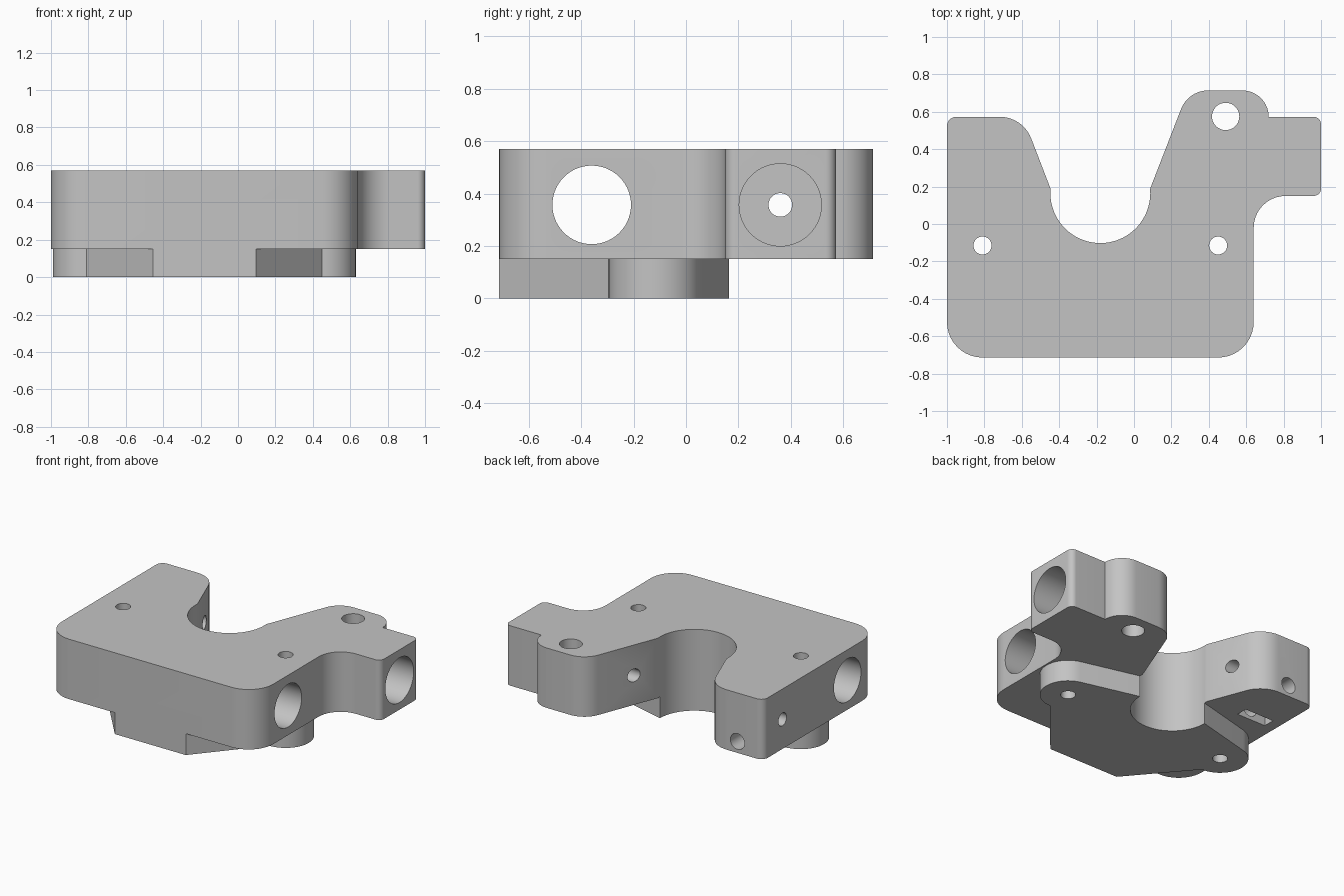
import bpy, bmesh, math
from mathutils import Vector

if "Cube" in bpy.data.objects:
    bpy.data.objects.remove(bpy.data.objects["Cube"], do_unlink=True)

grey = bpy.data.materials.new("light grey")
grey.use_nodes = True
grey.diffuse_color = (0.55, 0.55, 0.55, 1)
grey.node_tree.nodes["Principled BSDF"].inputs["Base Color"].default_value = (0.55, 0.55, 0.55, 1)


def arc(cx, cy, r, a0, a1, n):
    angles = [math.radians(a0 + (a1 - a0) * i / n) for i in range(n + 1)]
    return [(cx + r * math.cos(a), cy + r * math.sin(a)) for a in angles]


def rounded(corners, n=10):
    """Closed outline from (x, y, radius) corners, with each corner filleted."""
    out = []
    for i, (x, y, r) in enumerate(corners):
        p = Vector((x, y))
        if r == 0:
            out.append((x, y))
            continue
        a = (Vector(corners[i - 1][:2]) - p).normalized()
        b = (Vector(corners[(i + 1) % len(corners)][:2]) - p).normalized()
        half = a.angle(b) / 2
        c = p + (a + b).normalized() * (r / math.sin(half))
        t = r / math.tan(half)
        u, v = p + a * t - c, p + b * t - c
        sweep = math.pi - 2 * half
        for k in range(n + 1):
            f = k / n
            w = (u * math.sin((1 - f) * sweep) + v * math.sin(f * sweep)) / math.sin(sweep)
            out.append(tuple(c + w))
    return out


def finish(bm, name):
    bmesh.ops.recalc_face_normals(bm, faces=bm.faces)
    mesh = bpy.data.meshes.new(name)
    bm.to_mesh(mesh)
    bm.free()
    mesh.materials.append(grey)
    ob = bpy.data.objects.new(name, mesh)
    bpy.context.collection.objects.link(ob)
    return ob


def extrude(name, outline, z0, z1):
    bm = bmesh.new()
    face = bm.faces.new([bm.verts.new((x, y, z0)) for x, y in outline])
    up = bmesh.ops.extrude_face_region(bm, geom=[face])["geom"]
    bmesh.ops.translate(bm, vec=(0, 0, z1 - z0),
                        verts=[g for g in up if isinstance(g, bmesh.types.BMVert)])
    return finish(bm, name)


def drill(name, start, end, r, sides=40):
    """Round cutter between two points."""
    a, b = Vector(start), Vector(end)
    bm = bmesh.new()
    bmesh.ops.create_cone(bm, cap_ends=True, segments=sides, radius1=r, radius2=r,
                          depth=(b - a).length)
    turn = Vector((0, 0, 1)).rotation_difference(b - a).to_matrix()
    bmesh.ops.rotate(bm, matrix=turn, verts=bm.verts)
    bmesh.ops.translate(bm, vec=(a + b) / 2, verts=bm.verts)
    return finish(bm, name)


def boolean(target, tool, operation):
    mod = target.modifiers.new(tool.name, "BOOLEAN")
    mod.operation, mod.solver, mod.object = operation, "EXACT", tool
    bpy.context.view_layer.objects.active = target
    bpy.ops.object.modifier_apply(modifier=mod.name)
    bpy.data.objects.remove(tool, do_unlink=True)


# Main block with the round bore between its two arms
bore = arc(-0.18, 0.165, 0.267, 5, -185, 36)
right_arm = [(-1, -0.714, 0.19), (0.64, -0.714, 0.19), (0.64, 0.15, 0.17),
             (1, 0.15, 0.04), (1, 0.573, 0.04), (0.72, 0.573, 0),
             (0.72, 0.714, 0.14), (0.29, 0.714, 0.155)]
left_arm = [(-0.594, 0.573, 0.18), (-1, 0.573, 0.05)]
block = extrude("mount_block",
                rounded(right_arm + [(x, y, 0) for x, y in bore] + left_arm), 0.15, 0.57)

# Raised foot underneath, with a round lug at each screw
foot = extrude("foot",
               [(-0.455, -0.714), (0.095, -0.714)]
               + arc(0.45, -0.115, 0.18, -90, 76, 24) + bore[1:-1]
               + arc(-0.81, -0.115, 0.18, 104, 270, 24), 0, 0.15)
boolean(block, foot, "UNION")

# Vertical screw holes
for x, y, r in [(-0.81, -0.115, 0.048), (0.45, -0.115, 0.048), (0.49, 0.575, 0.073)]:
    boolean(block, drill("screw_cutter", (x, y, -0.1), (x, y, 0.7), r), "DIFFERENCE")

# Cross bores: rod hole, tension screw hole and its wide counterbore
for y, x0, r in [(-0.36, -1.1, 0.15), (0.36, -1.1, 0.045), (0.36, 0.58, 0.157)]:
    boolean(block, drill("bore_cutter", (x0, y, 0.357), (1.1, y, 0.357), r, 56), "DIFFERENCE")

# Rear screw hole and nut slot in the left-hand arm
boolean(block, drill("rear_cutter", (-0.8, 0.08, 0.23), (-0.8, 0.7, 0.23), 0.055), "DIFFERENCE")
slot = extrude("nut_cutter", [(-0.925, 0.19), (-0.7, 0.19), (-0.7, 0.27), (-0.925, 0.27)], 0.1, 0.3)
boolean(block, slot, "DIFFERENCE")

# Smooth curves, crisp edges
bpy.ops.object.select_all(action="DESELECT")
block.select_set(True)
bpy.context.view_layer.objects.active = block
bpy.ops.object.shade_smooth_by_angle(angle=math.radians(25))
